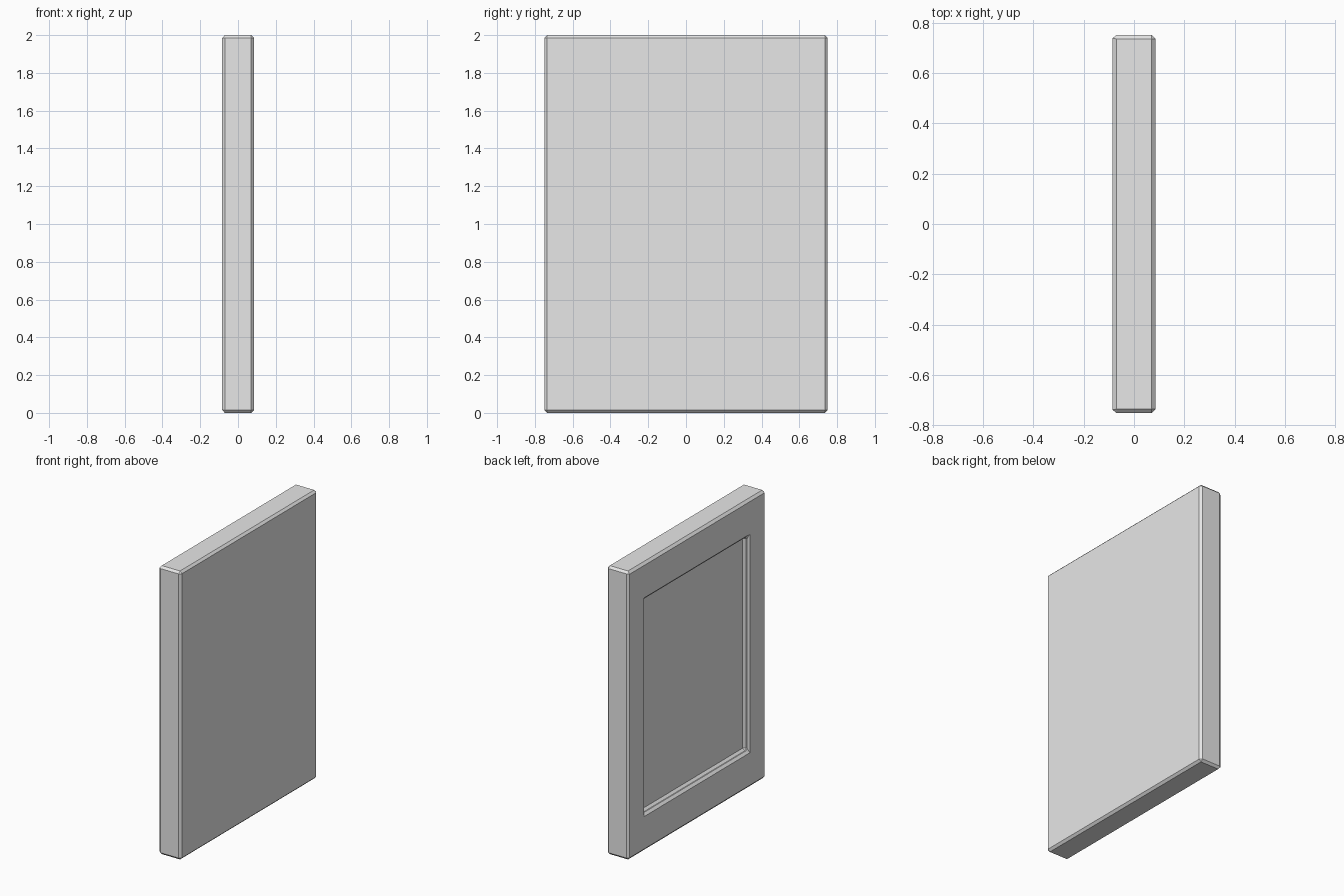
import bpy
import bmesh
from mathutils import Vector

cube = bpy.data.objects.get("Cube")
if cube:
    bpy.data.objects.remove(cube, do_unlink=True)

THICK, WIDTH, HEIGHT = 0.17, 1.5, 2.0
OPEN_WIDTH, OPEN_HEIGHT = 1.136, 1.482   # recess opening before its rim is bevelled
DEPTH, BEVEL = 0.037, 0.015

# Colour
grey = bpy.data.materials.new("light_grey")
grey.use_nodes = True
grey.diffuse_color = (0.8, 0.8, 0.8, 1)
grey.node_tree.nodes["Principled BSDF"].inputs["Base Color"].default_value = (0.8, 0.8, 0.8, 1)

# Slab
bm = bmesh.new()
bmesh.ops.create_cube(bm, size=1)
bmesh.ops.scale(bm, vec=(THICK, WIDTH, HEIGHT), verts=bm.verts)
bmesh.ops.translate(bm, vec=(0, 0, HEIGHT / 2), verts=bm.verts)

# Recessed panel: inset one broad face, size the opening, then push it in
bm.normal_update()
panel = min(bm.faces, key=lambda f: f.normal.x)
bmesh.ops.inset_region(bm, faces=[panel], thickness=0.15, use_even_offset=True)
for v in panel.verts:
    side = 1 if v.co.y > 0 else -1
    end = 1 if v.co.z > HEIGHT / 2 else -1
    v.co = Vector((-THICK / 2, side * OPEN_WIDTH / 2, HEIGHT / 2 + end * OPEN_HEIGHT / 2))
floor = bmesh.ops.extrude_face_region(bm, geom=[panel])
bmesh.ops.translate(bm, vec=(DEPTH, 0, 0),
                    verts=[g for g in floor["geom"] if isinstance(g, bmesh.types.BMVert)])
if panel.is_valid:
    bmesh.ops.delete(bm, geom=[panel], context="FACES")
bmesh.ops.recalc_face_normals(bm, faces=bm.faces)

mesh = bpy.data.meshes.new("recessed_panel")
bm.to_mesh(mesh)
bm.free()
mesh.materials.append(grey)
slab = bpy.data.objects.new("recessed_panel", mesh)
bpy.context.collection.objects.link(slab)

# Flat chamfer on every edge
chamfer = slab.modifiers.new("chamfer", "BEVEL")
chamfer.width = BEVEL
chamfer.segments = 1
chamfer.limit_method = "ANGLE"
